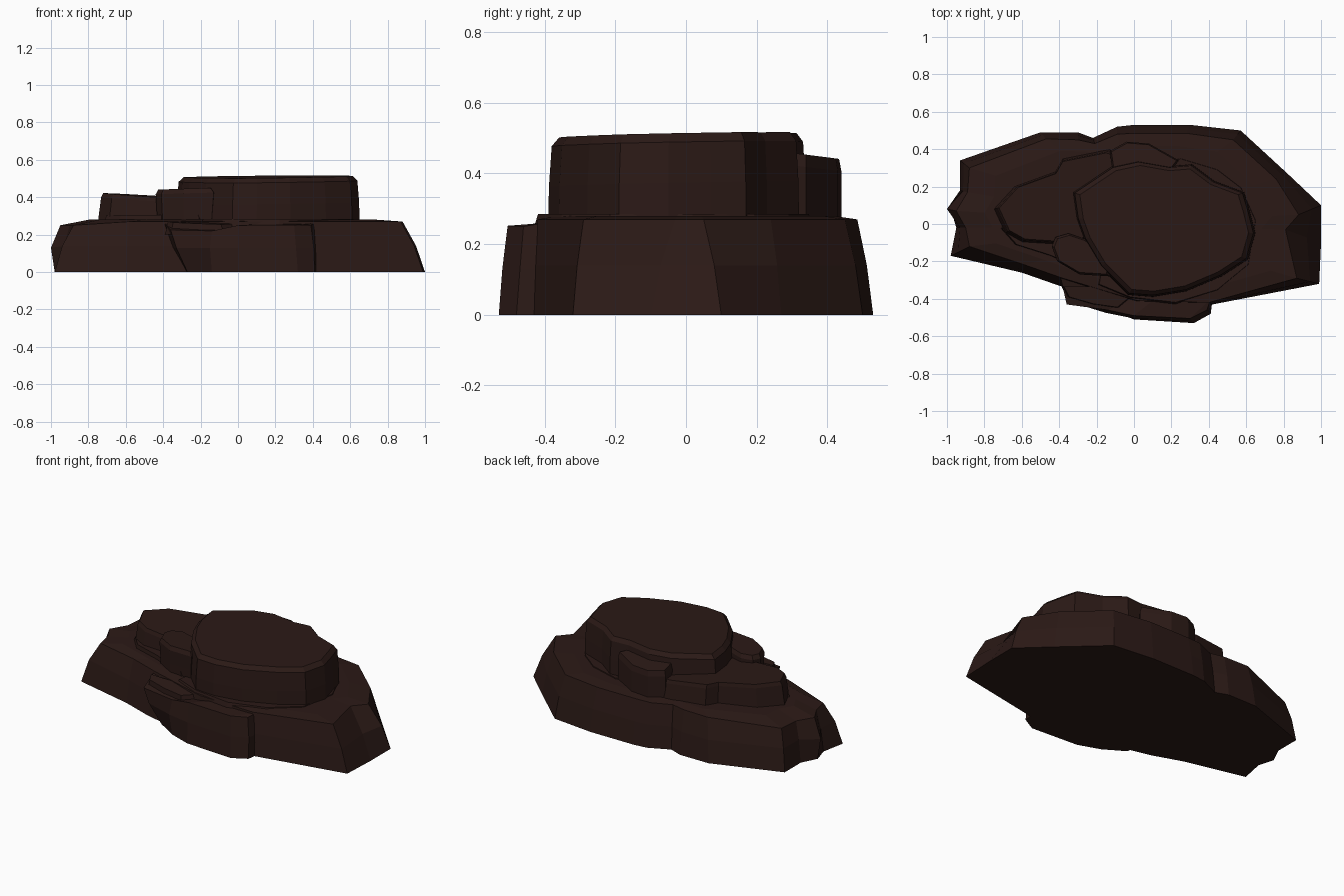
import bpy, bmesh

rock = bpy.data.materials.new("dark_rock")
rock.diffuse_color = (0.024, 0.010, 0.008, 1)


def loft(name, rings):
    """Skin equal-length rings of 3D points, bottom to top, capped at both ends."""
    bm = bmesh.new()
    loops = [[bm.verts.new(p) for p in ring] for ring in rings]
    n = len(loops[0])
    for a, b in zip(loops, loops[1:]):
        for i in range(n):
            j = (i + 1) % n
            bm.faces.new((a[i], a[j], b[j], b[i]))
    bm.faces.new(loops[0][::-1])
    bm.faces.new(loops[-1])
    bmesh.ops.triangulate(bm, faces=[f for f in bm.faces if len(f.verts) > 4])
    bmesh.ops.recalc_face_normals(bm, faces=bm.faces)
    me = bpy.data.meshes.new(name)
    bm.to_mesh(me)
    bm.free()
    me.materials.append(rock)
    ob = bpy.data.objects.new(name, me)
    bpy.context.collection.objects.link(ob)
    return ob


def slab(name, outline, levels, tilt=(0, 0)):
    """Stack scaled copies of an outline; tilt slopes every level but the lowest."""
    cx = sum(p[0] for p in outline) / len(outline)
    cy = sum(p[1] for p in outline) / len(outline)
    rings = []
    for k, (z, s) in enumerate(levels):
        tx, ty = tilt if k else (0, 0)
        rings.append([(cx + (x - cx) * s, cy + (y - cy) * s,
                       z + tx * (x - cx) + ty * (y - cy)) for x, y in outline])
    return loft(name, rings)


# Broad base: footprint, bulged waist, rim and slightly raised inner top
foot = [(-.98, .08), (-.95, -.02), (-.98, -.17), (-.60, -.26), (-.40, -.33),
        (.02, -.43), (.42, -.43), (.99, -.32), (1.0, -.10), (1.0, .10),
        (.82, .27), (.57, .50), (.30, .53), (0, .53), (-.09, .52),
        (-.22, .46), (-.30, .49), (-.50, .49), (-.93, .34), (-.93, .18)]
rim = [(-.95, .07), (-.90, -.02), (-.88, -.12), (-.58, -.22), (-.38, -.29),
       (.02, -.41), (.40, -.42), (.87, -.29), (.81, -.03), (.88, .05),
       (.76, .24), (.53, .45), (.28, .485), (0, .485), (-.09, .48),
       (-.21, .43), (-.30, .45), (-.47, .455), (-.88, .30), (-.89, .17)]
waist = [(a[0] * .6 + b[0] * .4, a[1] * .6 + b[1] * .4, .14)
         for a, b in zip(foot, rim)]
waist[0] = (-1.0, .08, .13)
loft("base_rock", [
    [(x, y, 0) for x, y in foot], waist,
    [(x, y, .25 if x < -.8 else .27) for x, y in rim],
    [(x * .84, y * .86, .28) for x, y in rim]])

# Front ledge, leaning out to the left towards its top
ledge_foot = [(-.29, -.25), (-.27, -.38), (-.14, -.46), (0, -.51), (.32, -.53),
              (.41, -.48), (.42, -.40), (.30, -.25)]
ledge_mid = [(-.36, -.25), (-.33, -.42), (-.15, -.475), (0, -.505), (.31, -.52),
             (.405, -.47), (.42, -.40), (.30, -.25)]
ledge_top = [(-.40, -.25), (-.36, -.43), (-.14, -.46), (0, -.49), (.30, -.505),
             (.39, -.46), (.41, -.40), (.30, -.25)]
ledge_z = [.265, .225, .22, .25, .252, .25, .26, .265]
loft("front_ledge", [
    [(x, y, 0) for x, y in ledge_foot],
    [(x, y, .13) for x, y in ledge_mid],
    [(x, y, z) for (x, y), z in zip(ledge_top, ledge_z)]])

# Thin cracked plate on the ledge
slab("ledge_plate", [(-.39, -.33), (-.36, -.39), (-.22, -.43), (-.08, -.45),
                     (-.02, -.40), (-.10, -.33)],
     [(.20, 1.0), (.262, .92)], (-.02, .08))

# Low terrace on the left
slab("left_terrace", [(-.75, .08), (-.69, -.05), (-.60, -.10), (-.30, -.12),
                      (-.05, .08), (.10, .34), (-.13, .40), (-.38, .35),
                      (-.42, .28), (-.64, .20)],
     [(.26, 1.0), (.38, .95), (.402, .92)], (-.06, .02))

# Shallow step in front of the terrace
slab("left_step", [(-.72, -.02), (-.64, -.11), (-.45, -.17), (-.20, -.28),
                   (-.10, -.10), (-.40, .05)],
     [(.26, 1.0), (.305, .94)])

# Chunk behind the main plateau
slab("back_chunk", [(-.13, .39), (-.04, .44), (.08, .43), (.24, .34),
                    (.12, .18), (-.10, .18)],
     [(.26, 1.0), (.42, 1.0), (.455, .94)], (0, -.12))

# Boulder at the front left
slab("front_boulder", [(-.44, -.12), (-.42, -.07), (-.35, -.05), (-.26, -.08),
                       (-.12, -.19), (-.13, -.28), (-.29, -.27), (-.41, -.20)],
     [(.26, .93), (.33, .96), (.42, 1.0), (.445, .9)], (.03, 0))

# Low rubble shelf around the foot of the plateau
slab("plateau_skirt", [(-.20, -.33), (-.03, -.40), (.22, -.43), (.45, -.36),
                       (.62, -.22), (.66, .02), (.58, .20), (.45, .30),
                       (.25, .36), (-.10, .30)],
     [(.25, 1.0), (.285, .97)])

# Main plateau
slab("main_plateau", [(-.33, .17), (-.31, .03), (-.27, -.08), (-.18, -.23),
                      (-.03, -.38), (.10, -.39), (.28, -.36), (.47, -.28),
                      (.61, -.19), (.65, -.05), (.62, .07), (.59, .17),
                      (.43, .23), (.31, .32), (.19, .31), (.02, .34),
                      (-.12, .31)],
     [(.26, 1.0), (.37, .995), (.485, .975), (.51, .92)], (.01, .018))
